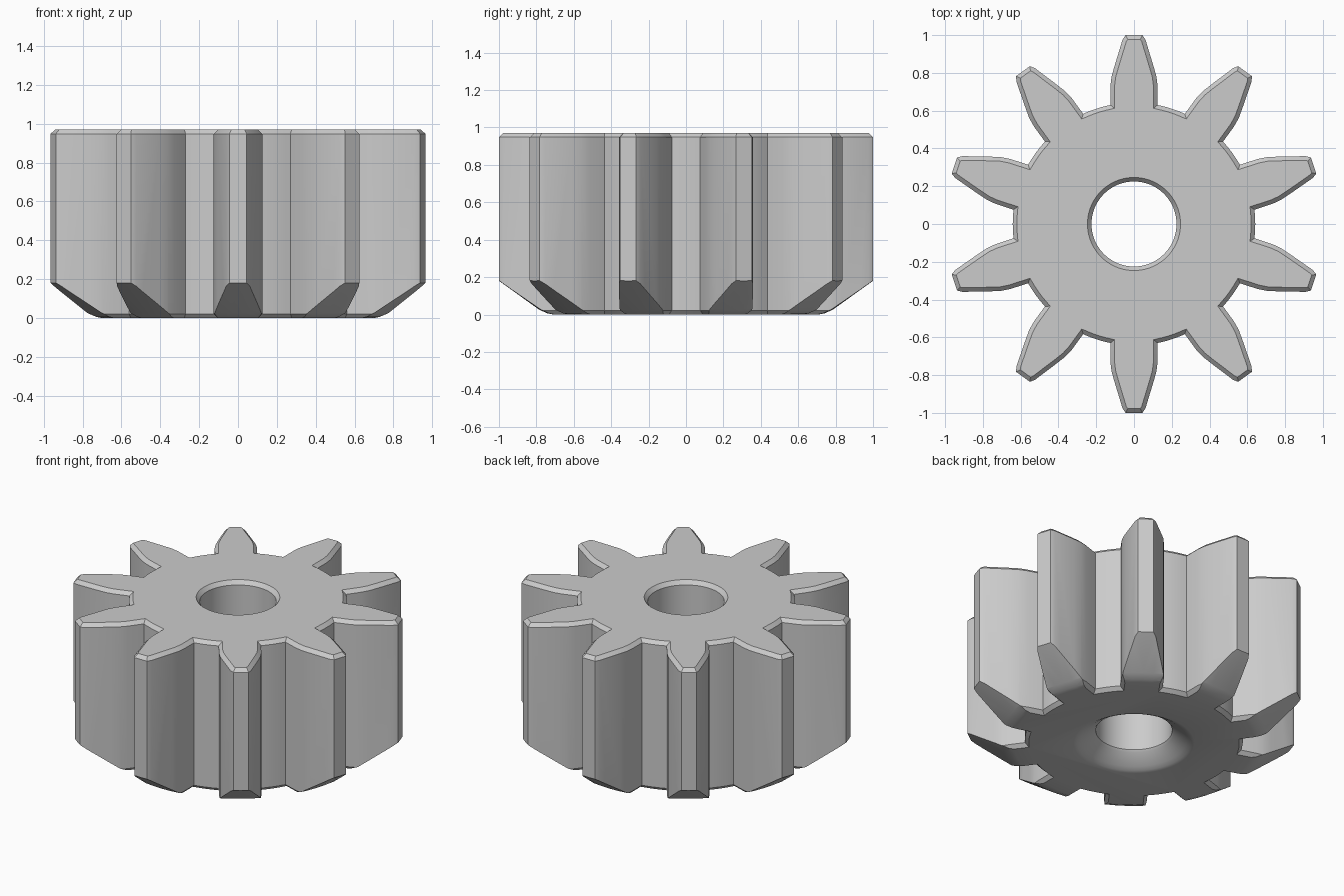
import bpy
import bmesh
from math import pi, cos, sin
from mathutils import Vector, Matrix

TEETH = 10
HEIGHT = 0.97
ROOT = 0.642
BEVEL = 0.022

if "Cube" in bpy.data.objects:
    bpy.data.objects.remove(bpy.data.objects["Cube"])

steel = bpy.data.materials.new("light grey metal")
steel.use_nodes = True
grey = (0.6, 0.6, 0.6, 1)
steel.diffuse_color = grey
steel.node_tree.nodes["Principled BSDF"].inputs["Base Color"].default_value = grey


def make_object(name, bm):
    bmesh.ops.recalc_face_normals(bm, faces=bm.faces)
    mesh = bpy.data.meshes.new(name)
    bm.to_mesh(mesh)
    bm.free()
    mesh.materials.append(steel)
    obj = bpy.data.objects.new(name, mesh)
    bpy.context.collection.objects.link(obj)
    return obj


def gear_outline():
    """Counter-clockwise outline: each tooth, then the root arc after it."""
    flank = [(0.125, 0.63), (0.125, 0.73), (0.119, 0.78), (0.105, 0.83),
             (0.061, 0.975), (0.045, 1.0)]
    tooth = flank + [(-x, y) for x, y in reversed(flank)]
    step = 2 * pi / TEETH
    half = Vector((0.63, 0.125)).angle(Vector((1, 0)))
    points = []
    for i in range(TEETH):
        turn = Matrix.Rotation(i * step, 2)
        points += [turn @ Vector(p) for p in tooth]
        for k in range(1, 6):
            a = pi / 2 + i * step + half + (step - 2 * half) * k / 6
            points.append(Vector((cos(a), sin(a))) * ROOT)
    return points


def inset(points, d):
    """Move every side of the outline inwards by d."""
    result = []
    for i, p in enumerate(points):
        a = (p - points[i - 1]).normalized()
        b = (points[(i + 1) % len(points)] - p).normalized()
        na, nb = Vector((-a.y, a.x)), Vector((-b.y, b.x))
        result.append(p + (na + nb) * d / (1 + na.dot(nb)))
    return result


# Toothed body with bevelled rims
bm = bmesh.new()
outer = gear_outline()
inner = inset(outer, BEVEL)
rings = []
for outline, z in ((inner, 0), (outer, BEVEL), (outer, HEIGHT - BEVEL), (inner, HEIGHT)):
    rings.append([bm.verts.new((p.x, p.y, z)) for p in outline])
for low, high in zip(rings, rings[1:]):
    for i in range(len(low)):
        bm.faces.new((low[i - 1], low[i], high[i], high[i - 1]))
bm.faces.new(rings[0][::-1])
bm.faces.new(rings[-1])
gear = make_object("gear", bm)

# Turned blank: bore, countersink and conical lower edge
profile = [(0.255, 0.98), (0.225, 0.945), (0.225, 0.085), (0.235, 0.072),
           (0.31, 0.02), (0.335, 0.006), (0.37, -0.004), (0.69, -0.004),
           (0.74, 0.006), (0.785, 0.026), (1.0, 0.18), (1.1, 0.25), (1.1, 0.98)]
bm = bmesh.new()
verts = [bm.verts.new((r, 0, z)) for r, z in profile]
edges = [bm.edges.new((verts[i - 1], verts[i])) for i in range(len(verts))]
bmesh.ops.spin(bm, geom=verts + edges, cent=(0, 0, 0), axis=(0, 0, 1),
               angle=2 * pi, steps=80, use_merge=True)
bmesh.ops.remove_doubles(bm, verts=bm.verts, dist=0.0001)
blank = make_object("turned_blank", bm)
blank.hide_render = True

cut = gear.modifiers.new("turned shape", 'BOOLEAN')
cut.operation = 'INTERSECT'
cut.solver = 'EXACT'
cut.object = blank
bpy.context.view_layer.objects.active = gear
for obj in bpy.context.selected_objects:
    obj.select_set(False)
gear.select_set(True)
bpy.ops.object.modifier_apply(modifier=cut.name)
bpy.data.objects.remove(blank)
bpy.ops.object.shade_smooth_by_angle(angle=pi / 6)
